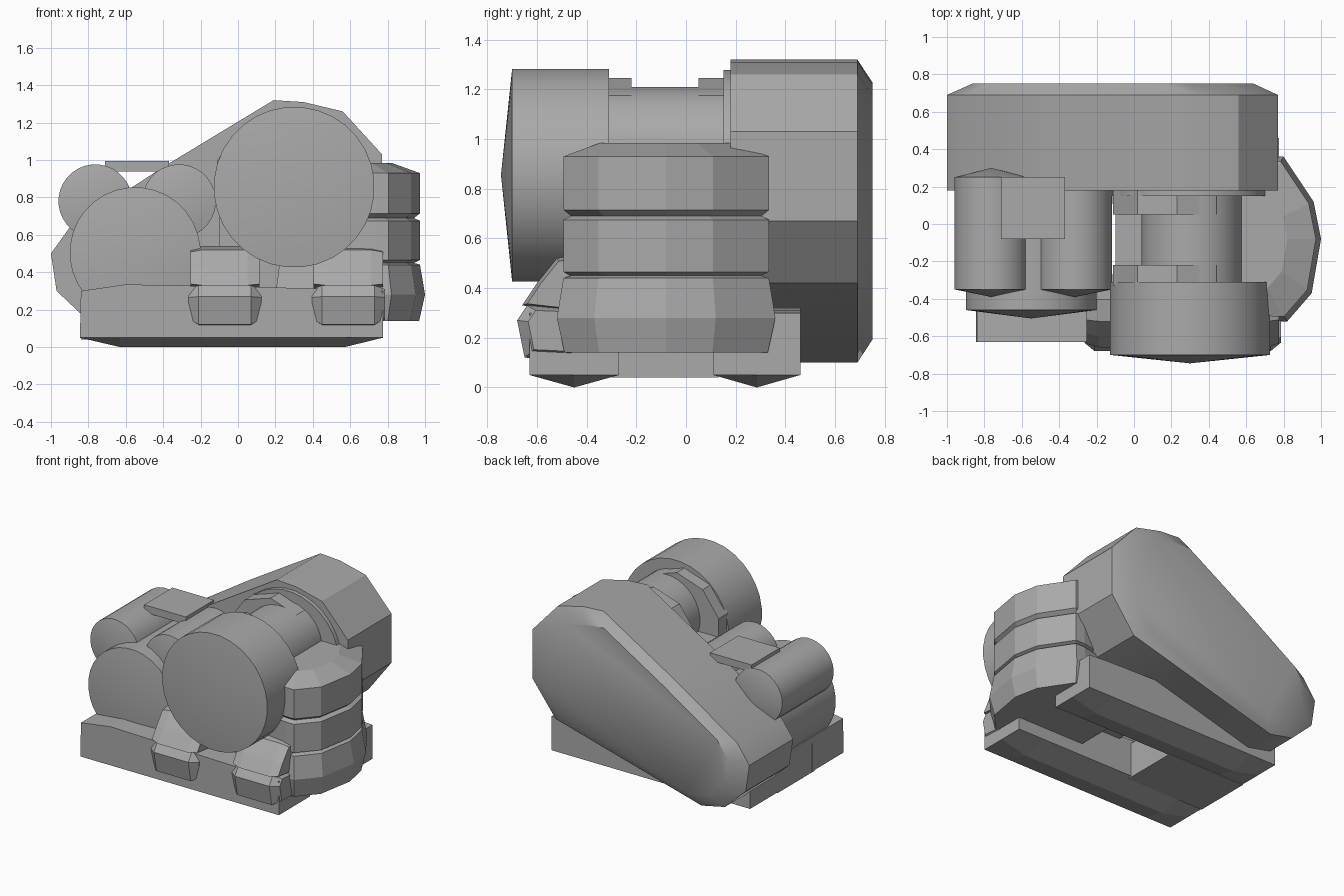
import bpy, bmesh, math

if "Cube" in bpy.data.objects:
    bpy.data.objects.remove(bpy.data.objects["Cube"], do_unlink=True)

grey = bpy.data.materials.new("machine grey")
grey.use_nodes = True
COLOUR = (0.4, 0.4, 0.4, 1)
grey.diffuse_color = COLOUR
grey.node_tree.nodes["Principled BSDF"].inputs["Base Color"].default_value = COLOUR


def place(axis, u, v, t):
    return {"x": (t, u, v), "y": (u, t, v), "z": (u, v, t)}[axis]


def loft(name, profile, axis, stations, centre=None, smooth=None):
    """Sweep a profile along an axis; each station is (position, scale)."""
    n = len(profile)
    cu, cv = centre or (sum(p[0] for p in profile) / n, sum(p[1] for p in profile) / n)
    bm = bmesh.new()
    rings = []
    for t, s in stations:
        if s == 0:
            rings.append([bm.verts.new(place(axis, cu, cv, t))] * n)
        else:
            rings.append([bm.verts.new(place(axis, cu + (u - cu) * s, cv + (v - cv) * s, t))
                          for u, v in profile])
    for a, b in zip(rings, rings[1:]):
        for i in range(n):
            j = (i + 1) % n
            quad = list(dict.fromkeys([a[i], a[j], b[j], b[i]]))
            bm.faces.new(quad)
    for ring, station in ((rings[0], stations[0]), (rings[-1], stations[-1])):
        if station[1] != 0:
            bm.faces.new(ring)
    bmesh.ops.recalc_face_normals(bm, faces=bm.faces)
    mesh = bpy.data.meshes.new(name)
    bm.to_mesh(mesh)
    bm.free()
    mesh.materials.append(grey)
    obj = bpy.data.objects.new(name, mesh)
    bpy.context.collection.objects.link(obj)
    if smooth:
        bpy.ops.object.select_all(action="DESELECT")
        obj.select_set(True)
        bpy.context.view_layer.objects.active = obj
        bpy.ops.object.shade_smooth_by_angle(angle=math.radians(smooth))
    return obj


def circle(x, z, r, n=32):
    return [(x + r * math.cos(2 * math.pi * (i + 0.5) / n),
             z + r * math.sin(2 * math.pi * (i + 0.5) / n)) for i in range(n)]


def drum(name, x, z, r, stations, n=32):
    return loft(name, circle(x, z, r, n), "y", stations, (x, z), 30)


def box(name, x0, x1, y0, y1, z0, z1):
    return loft(name, [(x0, y0), (x1, y0), (x1, y1), (x0, y1)], "z", [(z0, 1), (z1, 1)])


# Belt guard with chamfered back
guard = [(0.77, 1.03), (0.56, 1.26), (0.35, 1.31), (0.19, 1.32), (-0.38, 0.975),
         (-0.9, 0.64), (-1, 0.5), (-0.97, 0.3), (-0.8, 0.14), (-0.61, 0.1),
         (0.58, 0.42), (0.77, 0.67)]
loft("belt_guard", guard, "y", [(0.18, 1), (0.69, 1), (0.75, 0.85)], (-0.1, 0.71), 32)
drum("guard_collar", 0.3, 0.86, 0.42, [(0.15, 1), (0.2, 1)])

# Motor body, flanges and front drum
drum("front_drum", 0.3, 0.855, 0.43, [(-0.745, 0), (-0.7, 1), (-0.31, 1)])
drum("motor_barrel", 0.31, 0.94, 0.27, [(-0.33, 1), (0.2, 1)])
for name, y0, y1 in (("front_flange", -0.33, -0.22), ("back_flange", 0.05, 0.2)):
    loft(name, circle(0.23, 0.885, 0.36, 10), "y", [(y0, 1), (y1, 1)])
box("crankcase", -0.1, 0.58, -0.33, 0.2, 0.3, 0.86)

# Lower tank and the two small cylinders above it
drum("lower_tank", -0.55, 0.505, 0.35, [(-0.505, 0), (-0.46, 1), (0.2, 1)])
for name, x in (("outer_cylinder", -0.763), ("inner_cylinder", -0.315)):
    drum(name, x, 0.78, 0.197, [(-0.39, 0), (-0.35, 1), (0.25, 1), (0.3, 0)])
box("top_plate", -0.71, -0.37, -0.08, 0.25, 0.94, 0.995)

# Finned side head
head = [(0.2, -0.45), (0.75, -0.52), (0.82, -0.52), (0.95, -0.37), (1, -0.08),
        (0.96, 0.12), (0.8, 0.36), (0.72, 0.36), (0.2, 0.25)]
loft("finned_head", head, "z",
     [(0.14, 0.93), (0.28, 1), (0.44, 0.94), (0.45, 0.87), (0.465, 0.94), (0.675, 0.94),
      (0.69, 0.87), (0.715, 0.94), (0.93, 0.94), (0.985, 0.6)], (0.55, -0.08))

# U-shaped base, open toward the head, with chamfered underside
for name, y0, y1 in (("front_rail", -0.63, -0.27), ("back_rail", 0.11, 0.46)):
    ym = (y0 + y1) / 2
    section = [(-0.63, 0), (0.57, 0), (0.775, 0.05), (0.775, 0.3), (0.6, 0.31), (-0.6, 0.335),
               (-0.84, 0.3), (-0.845, 0.05)]
    rail = loft(name, section, "y", [(y0, 1), (ym, 1), (y1, 1)])
    # Lift the outer edges of the underside
    for v in rail.data.vertices:
        if v.co.z < 0.04 and abs(v.co.y - ym) > 0.1:
            v.co.z = 0.05
box("base_bridge", -0.84, -0.2, -0.3, 0.13, 0.04, 0.3)

# Two front feet, each a sloped shoulder above a tapered knob
shoulder = [(-0.4, 0.54), (-0.52, 0.52), (-0.6, 0.42), (-0.66, 0.33), (-0.4, 0.3)]
knob = [(-0.4, 0.32), (-0.64, 0.33), (-0.68, 0.27), (-0.65, 0.12), (-0.45, 0.11)]
for side, x in (("right", -0.07), ("left", 0.59)):
    loft(side + "_foot_shoulder", shoulder, "x",
         [(x - 0.185, 0.9), (x - 0.12, 1), (x + 0.12, 1), (x + 0.185, 0.9)], (-0.45, 0.4))
    loft(side + "_foot_knob", knob, "x",
         [(x - 0.195, 0.75), (x - 0.14, 1), (x + 0.14, 1), (x + 0.195, 0.75)], (-0.5, 0.25))
